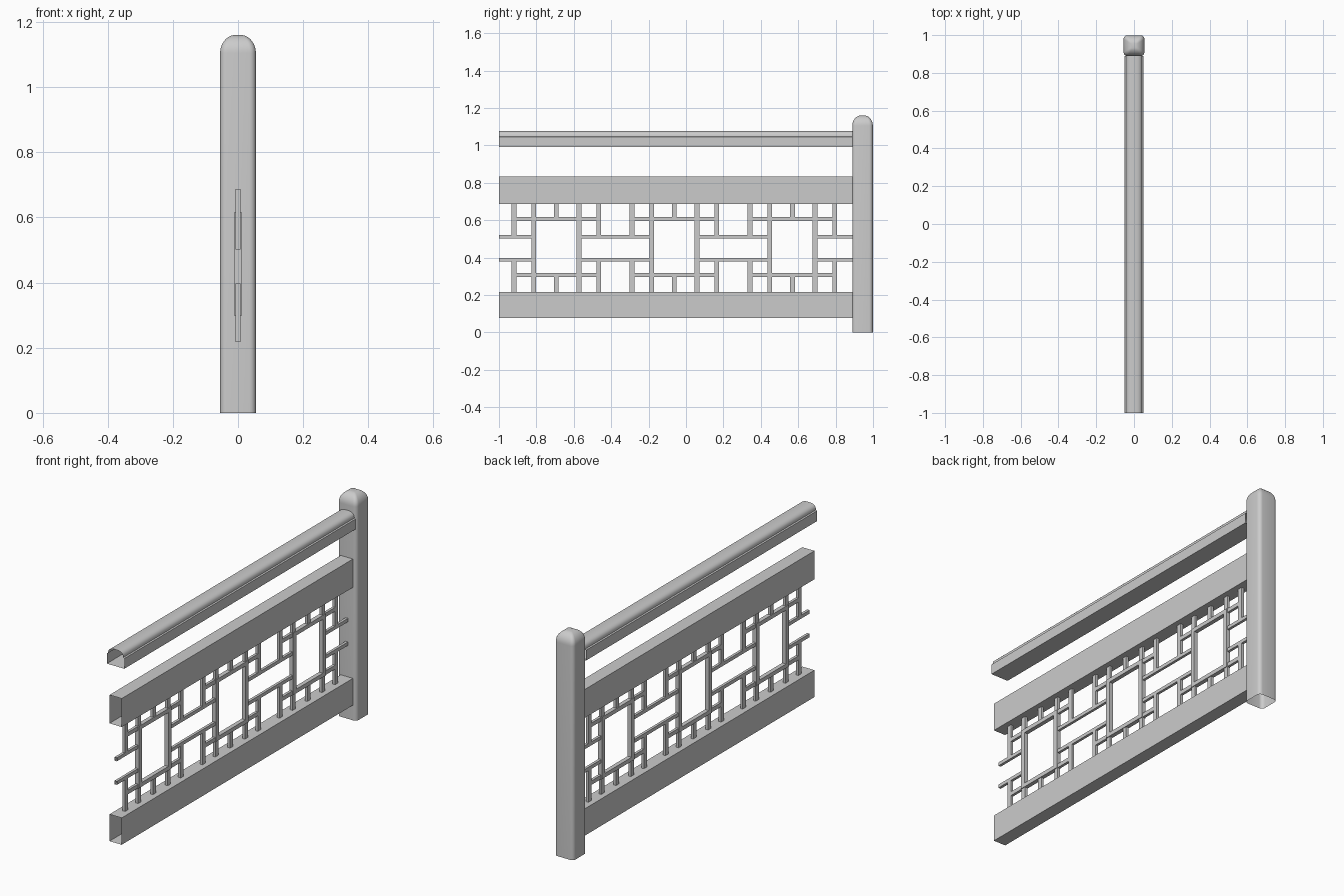
import bpy, bmesh, math

cube = bpy.data.objects.get("Cube")
if cube:
    bpy.data.objects.remove(cube, do_unlink=True)

grey = bpy.data.materials.new("plain grey")
grey.use_nodes = True
GREY = (0.6, 0.6, 0.6, 1)
grey.diffuse_color = GREY
grey.node_tree.nodes["Principled BSDF"].inputs["Base Color"].default_value = GREY


def finish(name, bm, smooth=False):
    bmesh.ops.recalc_face_normals(bm, faces=bm.faces)
    mesh = bpy.data.meshes.new(name)
    bm.to_mesh(mesh)
    bm.free()
    mesh.materials.append(grey)
    obj = bpy.data.objects.new(name, mesh)
    bpy.context.collection.objects.link(obj)
    if smooth:
        bpy.ops.object.select_all(action='DESELECT')
        obj.select_set(True)
        bpy.context.view_layer.objects.active = obj
        bpy.ops.object.shade_smooth_by_angle(angle=math.radians(40))
    return obj


def bridge(bm, a, b):
    for i in range(len(a)):
        j = (i + 1) % len(a)
        bm.faces.new((a[i], a[j], b[j], b[i]))


def tube(name, profile, y0, y1, smooth=False):
    """Open-ended extrusion of an x/z profile along y."""
    bm = bmesh.new()
    rings = [[bm.verts.new((x, y, z)) for x, z in profile] for y in (y0, y1)]
    bridge(bm, *rings)
    return finish(name, bm, smooth)


def rect(half, z0, z1):
    return [(-half, z0), (half, z0), (half, z1), (-half, z1)]


def add_box(bm, half, y0, y1, z0, z1):
    rings = [[bm.verts.new((x, y, z)) for x, z in rect(half, z0, z1)]
             for y in (y0, y1)]
    bridge(bm, *rings)
    bm.faces.new(rings[0])
    bm.faces.new(rings[1])


POST_Y, HALF, TOP = 0.944, 0.055, 1.16
FACE = POST_Y - HALF

# Post: rounded square shaft with a domed top, open underneath
def rounded_square(half, radius, z):
    pts = []
    for q in range(4):
        mid = math.radians(45 + 90 * q)
        cx = math.copysign(half - radius, math.cos(mid))
        cy = math.copysign(half - radius, math.sin(mid))
        for k in range(6):
            a = math.radians(90 * q + 18 * k)
            pts.append((cx + radius * math.cos(a),
                        POST_Y + cy + radius * math.sin(a), z))
    return pts

bm = bmesh.new()
levels = [(HALF, 0)]
for k in range(9):
    a = math.radians(10 * k)
    levels.append((0.006 + (HALF - 0.006) * math.cos(a),
                   TOP - HALF + HALF * math.sin(a) / math.sin(math.radians(80))))
rings = [[bm.verts.new(p) for p in rounded_square(h, 0.36 * h, z)]
         for h, z in levels]
for a, b in zip(rings, rings[1:]):
    bridge(bm, a, b)
bm.faces.new(rings[-1])
finish("post", bm, True)

# Hollow beams
tube("lower_beam", rect(0.035, 0.078, 0.217), -1, FACE)
tube("upper_beam", rect(0.035, 0.687, 0.834), -1, FACE)

# Handrail: straight base, small ledge and rounded crown
profile = [(-0.05, 1.045), (-0.05, 0.992), (0.05, 0.992), (0.05, 1.045)]
for k in range(13):
    a = math.radians(15 * k)
    c = math.cos(a)
    profile.append((math.copysign(0.043 * abs(c) ** 0.75, c),
                    1.048 + 0.03 * math.sin(a) ** 0.75 if 0 < k < 12 else 1.048))
tube("handrail", profile, -1, FACE, True)

# Lattice: three framed panels with short bars, repeated along y
THIN, THICK, W = 0.007, 0.011, 0.0125
LOW, HIGH = 0.217, 0.687
F0, F1, RAIL = 0.297, 0.617, 0.021
M0, M1 = 0.38, 0.52
SIDE, OUTER = 0.121, 0.227
centres = [-0.693, -0.062, 0.569]

for n, c in enumerate(centres, 1):
    bm = bmesh.new()
    for s in (-1, 1):
        y = c + s * SIDE
        add_box(bm, THICK, y - W, y + W, F0, F1)
    for z in (F0, F1 - RAIL):
        add_box(bm, THICK, c - SIDE + W, c + SIDE - W, z, z + RAIL)
    finish(f"lattice_frame_{n}", bm)

    bm = bmesh.new()
    # Uprights from frame to beams
    for y in (c - SIDE, c, c + SIDE):
        add_box(bm, THIN, y - W, y + W, LOW, F0)
        add_box(bm, THIN, y - W, y + W, F1, HIGH)
    for s in (-1, 1):
        # Longer outer uprights and the short ties to the frame
        y = c + s * OUTER
        add_box(bm, THIN, y - W, y + W, LOW, M0 + 0.018)
        add_box(bm, THIN, y - W, y + W, M1 - 0.018, HIGH)
        a, b = sorted((c + s * (SIDE + W), y - s * W))
        for z in (F0, F1 - RAIL):
            add_box(bm, THIN, a, b, z, z + RAIL)
    finish(f"lattice_short_bars_{n}", bm)

# Middle bars linking the frames to each other and to both ends
starts = [-1] + [c + SIDE + W for c in centres]
ends = [c - SIDE - W for c in centres] + [FACE]
for n, (a, b) in enumerate(zip(starts, ends), 1):
    tube(f"lower_link_bar_{n}", rect(THIN, M0, M0 + 0.018), a, b)
    tube(f"upper_link_bar_{n}", rect(THIN, M1 - 0.018, M1), a, b)
